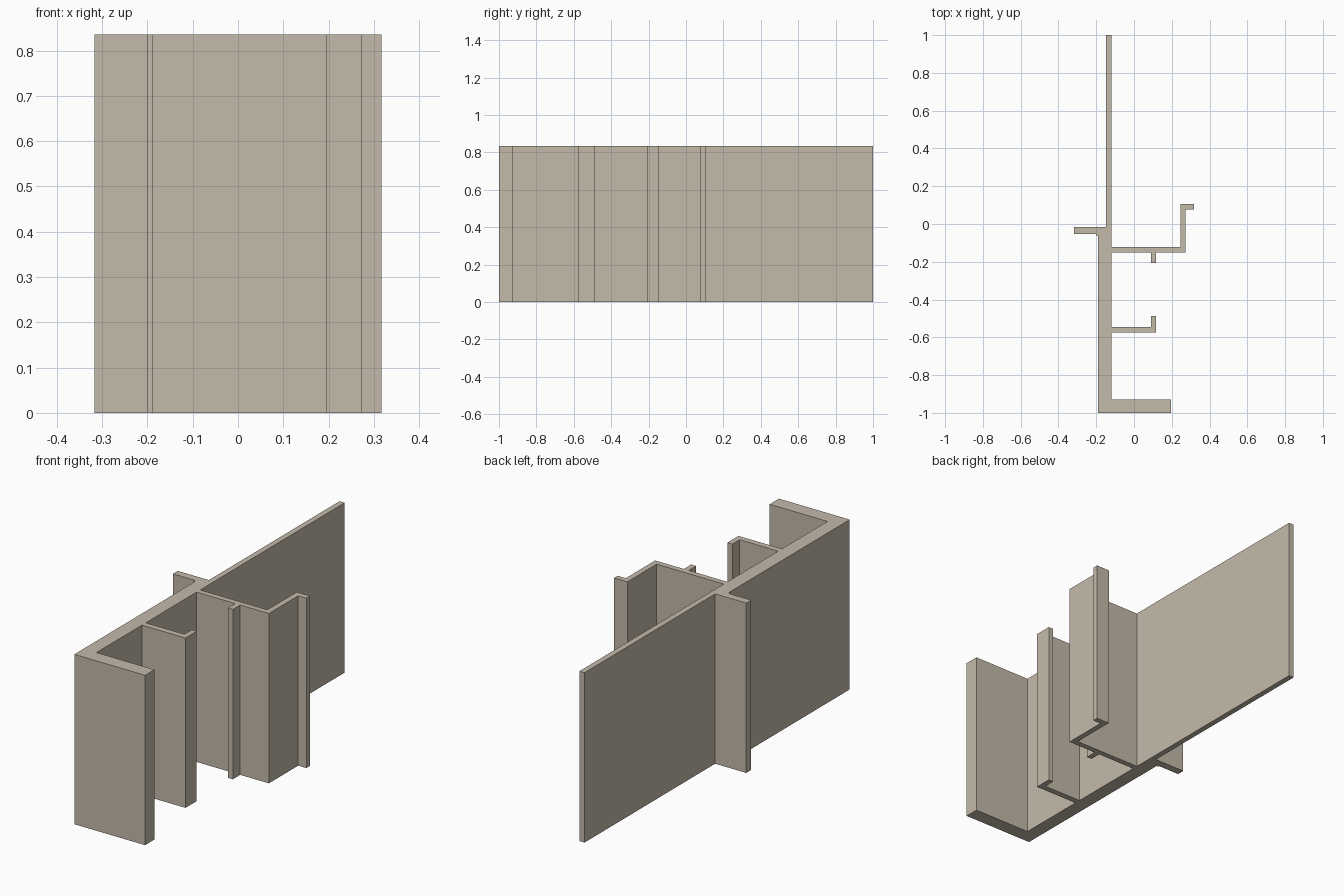
import bpy
import bmesh

if "Cube" in bpy.data.objects:
    bpy.data.objects.remove(bpy.data.objects["Cube"])

HEIGHT = 0.835

# Cross-section of the extruded bar, counter-clockwise from the front left corner
PROFILE = [
    # front foot
    (-0.19, -1.0), (0.195, -1.0), (0.195, -0.928), (-0.12, -0.928),
    # lower hooked rib
    (-0.12, -0.575), (0.117, -0.575), (0.117, -0.488), (0.09, -0.488),
    (0.09, -0.545), (-0.12, -0.545),
    # upper arm with nub, upright and lip
    (-0.12, -0.15), (0.09, -0.15), (0.09, -0.207), (0.117, -0.207),
    (0.117, -0.15), (0.273, -0.15), (0.273, 0.078), (0.317, 0.078),
    (0.317, 0.106), (0.245, 0.106), (0.245, -0.122), (-0.12, -0.122),
    # thin back fin
    (-0.12, 1.0), (-0.148, 1.0), (-0.148, -0.015),
    # side flange with a small step into the web
    (-0.317, -0.015), (-0.317, -0.053), (-0.2, -0.053), (-0.2, -0.06),
    (-0.19, -0.06),
]

material = bpy.data.materials.new("warm_beige")
material.diffuse_color = (0.55, 0.49, 0.40, 1.0)
material.use_nodes = True
material.node_tree.nodes["Principled BSDF"].inputs["Base Color"].default_value = material.diffuse_color

# Extrude the section straight up
bm = bmesh.new()
base = bm.faces.new([bm.verts.new((x, y, 0.0)) for x, y in PROFILE])
extruded = bmesh.ops.extrude_face_region(bm, geom=[base], use_keep_orig=True)
top = [v for v in extruded["geom"] if isinstance(v, bmesh.types.BMVert)]
bmesh.ops.translate(bm, verts=top, vec=(0.0, 0.0, HEIGHT))
bmesh.ops.recalc_face_normals(bm, faces=bm.faces)

mesh = bpy.data.meshes.new("extruded_frame_profile")
bm.to_mesh(mesh)
bm.free()
mesh.materials.append(material)
frame = bpy.data.objects.new("extruded_frame_profile", mesh)
bpy.context.collection.objects.link(frame)
